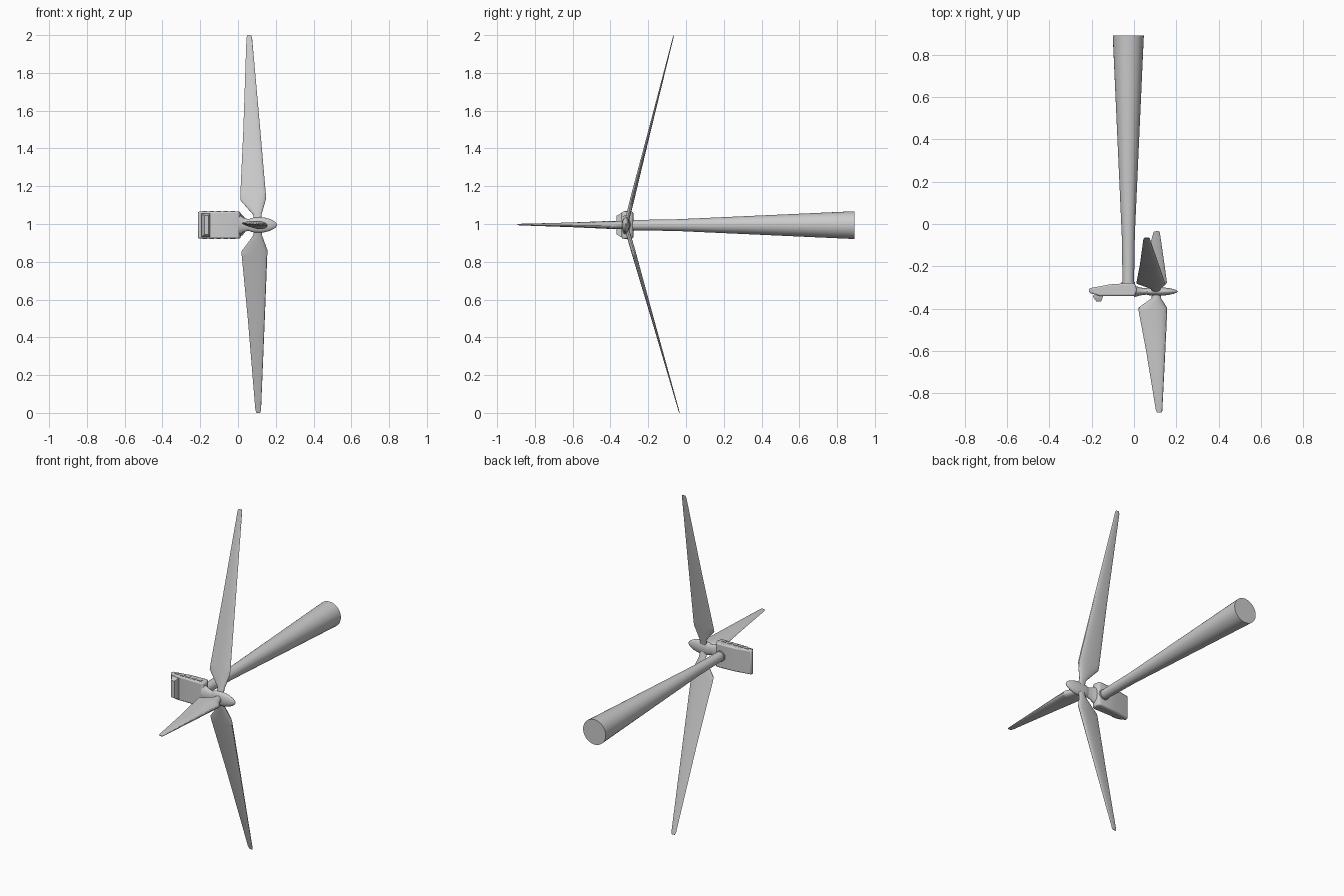
import bpy, bmesh, math
from mathutils import Vector

if "Cube" in bpy.data.objects:
    bpy.data.objects.remove(bpy.data.objects["Cube"])

SQ = 0.49                       # the model is flattened along y
HUB = Vector((0.105, -0.319, 0.995))
CZ = 0.994


def finish(name, bm, angle=35, bevel=0, segments=2):
    bmesh.ops.recalc_face_normals(bm, faces=bm.faces)
    me = bpy.data.meshes.new(name)
    bm.to_mesh(me)
    bm.free()
    ob = bpy.data.objects.new(name, me)
    bpy.context.collection.objects.link(ob)
    if bevel:
        mod = ob.modifiers.new("bevel", 'BEVEL')
        mod.width, mod.segments = bevel, segments
    bpy.ops.object.select_all(action='DESELECT')
    ob.select_set(True)
    bpy.context.view_layer.objects.active = ob
    bpy.ops.object.shade_smooth_by_angle(angle=math.radians(angle))
    return ob


def loft(name, rings, angle=35, bevel=0):
    bm = bmesh.new()
    loops = [[bm.verts.new(p) for p in r] for r in rings]
    n = len(loops[0])
    for a, b in zip(loops, loops[1:]):
        for i in range(n):
            j = (i + 1) % n
            bm.faces.new((a[i], a[j], b[j], b[i]))
    bm.faces.new(loops[0])
    bm.faces.new(loops[-1][::-1])
    return finish(name, bm, angle, bevel)


def circle(n):
    return [(math.cos(2 * math.pi * i / n), math.sin(2 * math.pi * i / n)) for i in range(n)]


# Tower, lying along y
tower = [(-0.285, 0.027), (-0.05, 0.031), (0.891, 0.0735)]
loft("tower", [[(-0.027 + r * c, y, CZ + r * s) for c, s in circle(32)] for y, r in tower])
loft("tower_collar", [[(-0.027 + 0.031 * c, y, CZ + 0.031 * s) for c, s in circle(32)]
                      for y in (-0.288, -0.274)])

# Nacelle housing: side profile extruded across z
prof = [(-0.213, -0.304), (-0.11, -0.285), (-0.01, -0.279), (0.006, -0.284),
        (0.014, -0.311), (0.006, -0.338), (-0.01, -0.341), (-0.16, -0.341), (-0.213, -0.325)]
loft("nacelle", [[(x, y, CZ + z) for x, y in prof] for z in (-0.071, 0.071)], bevel=0.007)

# Cooler on the nacelle roof, a tapered block
cooler = [(-0.193, -0.147, -0.338, 0.062), (-0.193, -0.147, -0.345, 0.062),
          (-0.178, -0.156, -0.367, 0.050)]
loft("roof_cooler", [[(x0, y, CZ - h), (x1, y, CZ - h), (x1, y, CZ + h), (x0, y, CZ + h)]
                     for x0, x1, y, h in cooler])

# Vent strips along both nacelle sides
for side in (-1, 1):
    for i in range(5):
        x = -0.175 + i * 0.037
        z = CZ + side * 0.071
        loft("side_vent", [[(x - 0.012, -0.326, zz), (x + 0.012, -0.326, zz),
                            (x + 0.012, -0.310, zz), (x - 0.012, -0.310, zz)]
                           for zz in (z - 0.003, z + 0.003)])


# Neck and spinner, turned around x
def turned(name, profile, n=32):
    loft(name, [[(x, HUB.y + r * c * SQ, HUB.z + r * s) for c, s in circle(n)]
                for x, r in profile])


turned("neck", [(0.0, 0.055), (0.014, 0.048), (0.03, 0.038), (0.05, 0.032), (0.075, 0.030)])
turned("spinner", [(0.06, 0.031), (0.068, 0.036), (0.09, 0.040), (0.12, 0.041), (0.145, 0.038),
                   (0.17, 0.031), (0.19, 0.021), (0.201, 0.012), (0.207, 0.002)])

# Blades: (position, trailing edge, leading edge, thickness, twist in degrees)
stations = [(0.01, -0.021, 0.021, 0.042, 0), (0.055, -0.022, 0.022, 0.042, 0),
            (0.135, -0.087, 0.050, 0.046, 6), (0.16, -0.086, 0.050, 0.044, 6),
            (0.5, -0.054, 0.036, 0.027, 4), (0.985, -0.015, 0.015, 0.009, 0),
            (1.0, -0.010, 0.011, 0.005, 0)]


def blade(name, tip):
    span = Vector(tip) - HUB
    axis = Vector((0, span.y / SQ, span.z)).normalized()
    w = axis.cross(Vector((1, 0, 0)))
    rings = []
    for t, lo, hi, th, tw in stations:
        k = 0.0 if t < 0.1 else 1.0
        ring = []
        for c, s in circle(20):
            u = (lo + hi) / 2 + c * (hi - lo) / 2
            # thin towards the trailing edge on the wing part
            v = s * th / 2 * (1 - k * 0.35 * (1 - c) / 2 * 2 + k * 0.2)
            a = math.radians(tw)
            uu, vv = u * math.cos(a) + v * math.sin(a), v * math.cos(a) - u * math.sin(a)
            ring.append(HUB + span * t + Vector((uu, w.y * vv * SQ, w.z * vv)))
        rings.append(ring)
    loft(name, rings, 30)


blade("blade_up", (0.059, -0.065, 1.999))
blade("blade_down", (0.107, -0.035, 0.001))
blade("blade_front", (0.119, -0.891, 0.997))
